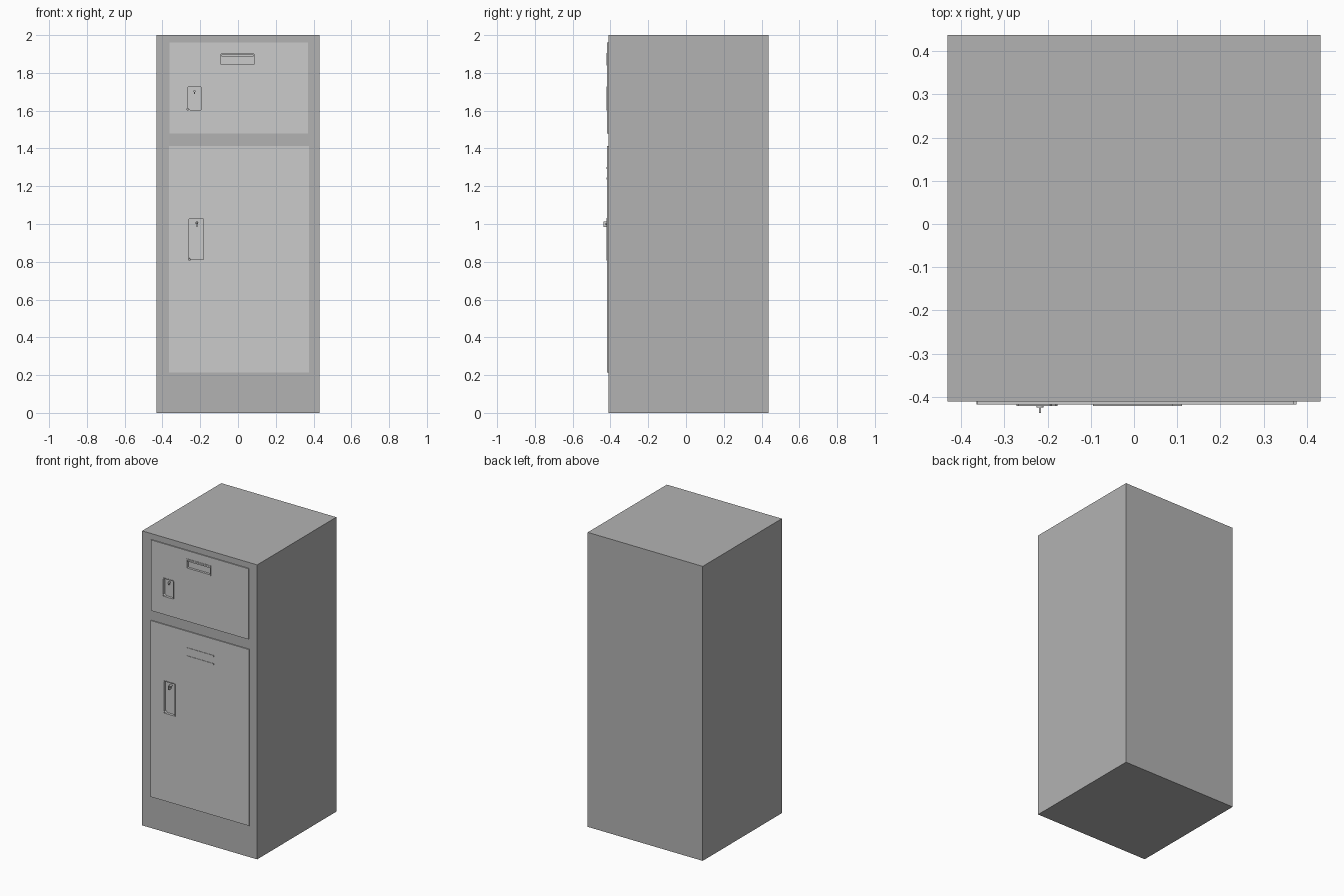
import bpy, bmesh
from mathutils import Matrix
from math import radians

if "Cube" in bpy.data.objects:
    bpy.data.objects.remove(bpy.data.objects["Cube"])


def finish(name, bm):
    mesh = bpy.data.meshes.new(name)
    bm.to_mesh(mesh)
    bm.free()
    ob = bpy.data.objects.new(name, mesh)
    bpy.context.collection.objects.link(ob)
    return ob


def prism(name, outline, front, back, rim=0.0, sink=0.0):
    """Extrude an x/z outline along y; optionally sink the front inside a rim."""
    bm = bmesh.new()
    f = [bm.verts.new((x, front, z)) for x, z in outline]
    b = [bm.verts.new((x, back, z)) for x, z in outline]
    face = bm.faces.new(f)
    bm.faces.new(b[::-1])
    n = len(f)
    for i in range(n):
        j = (i + 1) % n
        bm.faces.new((f[j], f[i], b[i], b[j]))
    bm.normal_update()
    if rim:
        bmesh.ops.inset_region(bm, faces=[face], thickness=rim)
        bmesh.ops.inset_region(bm, faces=[face], thickness=0.0002, depth=-sink)
    bmesh.ops.recalc_face_normals(bm, faces=bm.faces)
    return finish(name, bm)


def rect(x0, x1, z0, z1):
    return [(x0, z0), (x1, z0), (x1, z1), (x0, z1)]


def handle_outline(x0, x1, z0, z1, c=0.016, r=0.005):
    """Rectangle with small clipped corners and a larger cut at lower left."""
    return [(x0 + c, z0), (x1 - r, z0), (x1, z0 + r), (x1, z1 - r), (x1 - r, z1),
            (x0 + r, z1), (x0, z1 - r), (x0, z0 + c)]


def pin(name, x, z, radius, front, back):
    bm = bmesh.new()
    m = Matrix.Translation((x, (front + back) / 2, z)) @ Matrix.Rotation(radians(90), 4, 'X')
    bmesh.ops.create_cone(bm, cap_ends=True, segments=12, radius1=radius,
                          radius2=radius, depth=back - front, matrix=m)
    return finish(name, bm)


def recess(name, outline, rim, depth, *hosts):
    """Cut a hole through the hosts and fill it with a sunken, rimmed pan."""
    x0, x1 = min(p[0] for p in outline), max(p[0] for p in outline)
    z0, z1 = min(p[1] for p in outline), max(p[1] for p in outline)
    e = rim / 2
    cutter = prism(name + "_cutter", rect(x0 + e, x1 - e, z0 + e, z1 - e), -0.5, DOOR + depth)
    cutter.hide_render = True
    cutter.hide_set(True)
    for host in hosts:
        mod = host.modifiers.new(name, 'BOOLEAN')
        mod.operation, mod.solver, mod.object = 'DIFFERENCE', 'EXACT', cutter
    return prism(name, outline, LIP, DOOR + depth, rim, depth - 0.001)


FRONT, DOOR, LIP, KEY = -0.411, -0.418, -0.421, -0.4375

# Cabinet body, in a darker grey than the doors
body = prism("cabinet_body", rect(-0.432, 0.432, 0, 2), FRONT, 0.4375)
dark = bpy.data.materials.new("dark_grey")
dark.diffuse_color = (0.45, 0.45, 0.45, 1)
dark.use_nodes = True
dark.node_tree.nodes["Principled BSDF"].inputs["Base Color"].default_value = dark.diffuse_color
body.data.materials.append(dark)

# Doors
upper = prism("upper_door", rect(-0.362, 0.371, 1.48, 1.96), DOOR, FRONT + 0.002)
lower = prism("lower_door", rect(-0.365, 0.376, 0.215, 1.412), DOOR, FRONT + 0.002)

# Upper label holder: sunken frame with a top lip
recess("upper_label_frame", rect(-0.095, 0.09, 1.838, 1.905), 0.008, 0.016, upper, body)
prism("upper_label_lip", rect(-0.087, 0.082, 1.888, 1.897), -0.419, DOOR + 0.015)

# Lower vent slats
for i, z in enumerate((1.241, 1.296)):
    prism(f"lower_vent_slat_{i + 1}", rect(-0.09, 0.111, z - 0.005, z + 0.006), LIP, DOOR + 0.002)

# Recessed handle pans
recess("upper_handle", handle_outline(-0.272, -0.19, 1.60, 1.729), 0.005, 0.018, upper, body)
recess("lower_handle", handle_outline(-0.265, -0.177, 0.808, 1.032), 0.005, 0.018, lower, body)

# Upper lock
pin("upper_lock", -0.23, 1.703, 0.006, -0.419, DOOR + 0.018)
prism("upper_lock_slot", rect(-0.232, -0.228, 1.688, 1.702), -0.419, DOOR + 0.018)

# Lower lock with protruding key
pin("lower_lock", -0.218, 1.006, 0.008, -0.425, DOOR + 0.018)
prism("lower_key", rect(-0.2205, -0.2155, 0.985, 1.013), KEY, DOOR + 0.018)
